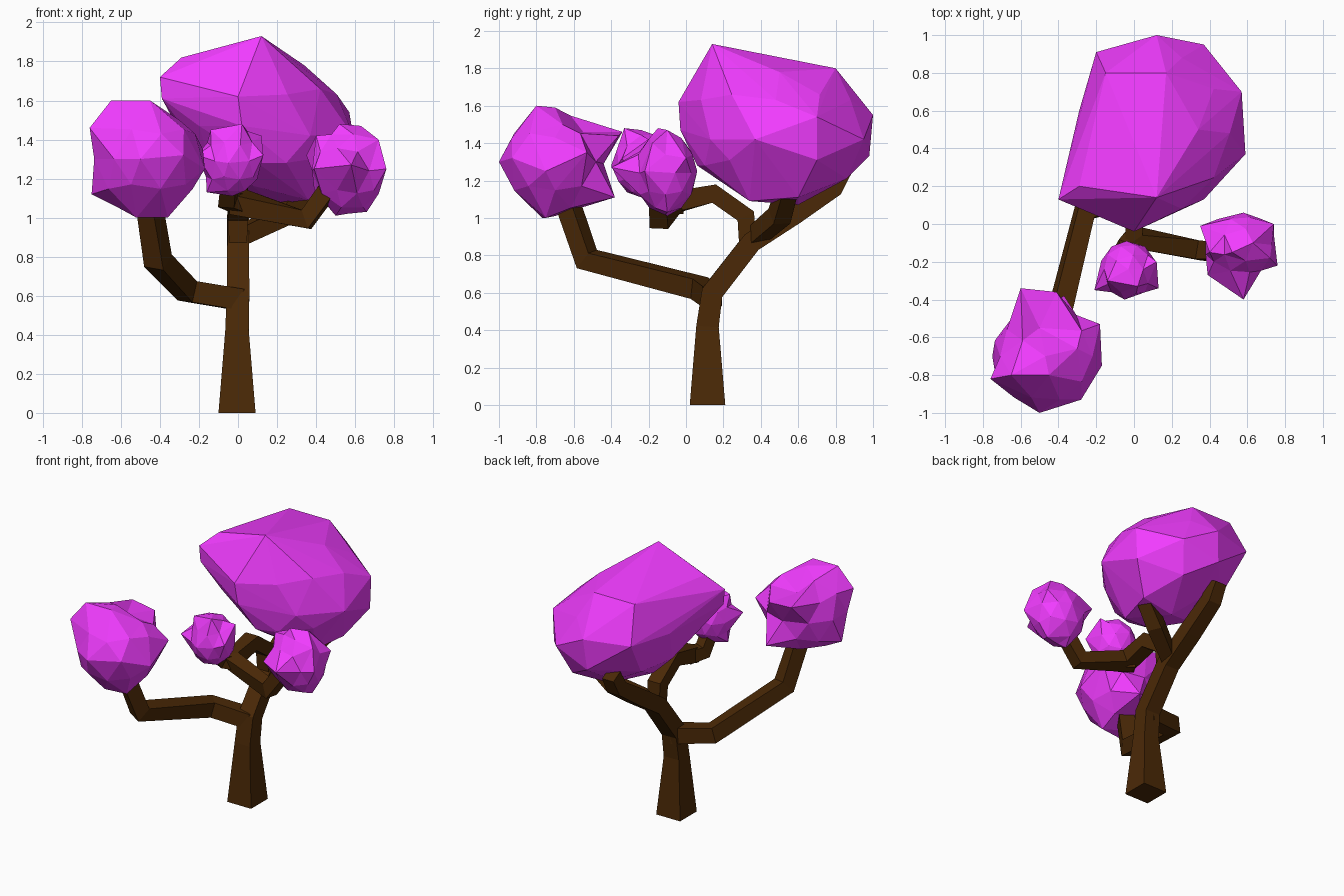
import bpy, bmesh
from mathutils import Vector


def material(name, color):
    m = bpy.data.materials.new(name)
    m.diffuse_color = color
    return m


BARK = material("bark", (0.07, 0.022, 0.002, 1))
LEAF = material("blossom", (0.88, 0.045, 1.0, 1))


def finish(name, bm, mat):
    bmesh.ops.recalc_face_normals(bm, faces=bm.faces[:])
    me = bpy.data.meshes.new(name)
    bm.to_mesh(me)
    bm.free()
    me.materials.append(mat)
    ob = bpy.data.objects.new(name, me)
    bpy.context.collection.objects.link(ob)
    return ob


def limb(name, path, ref):
    """Square tube along (x, y, z, half width) points, frame carried along."""
    bm = bmesh.new()
    pts = [Vector(p[:3]) for p in path]
    side = Vector(ref)
    rings = []
    for i, p in enumerate(pts):
        a = (p - pts[i - 1]).normalized() if i else Vector()
        b = (pts[i + 1] - p).normalized() if i < len(pts) - 1 else Vector()
        t = (a + b).normalized()
        if i == 0 and p.z == 0:
            t = Vector((0, 0, 1))
        side = (side - t * side.dot(t)).normalized()
        up = t.cross(side)
        h = path[i][3]
        rings.append([bm.verts.new(p + h * (side * u + up * v))
                      for u, v in ((-1, -1), (1, -1), (1, 1), (-1, 1))])
    for r, s in zip(rings, rings[1:]):
        for k in range(4):
            n = (k + 1) % 4
            bm.faces.new((r[k], r[n], s[n], s[k]))
    bm.faces.new(rings[0])
    bm.faces.new(rings[-1])
    return finish(name, bm, BARK)


def crown(name, center, radii, pulls, hull=False):
    """Low-poly ball whose nearest vertices are pulled to the given points."""
    bm = bmesh.new()
    bmesh.ops.create_icosphere(bm, subdivisions=2, radius=1)
    c = Vector(center)
    for v in bm.verts:
        v.co = c + Vector([v.co[k] * radii[k] for k in range(3)])
    free = list(bm.verts)
    for p in pulls:
        q = Vector(p)
        v = min(free, key=lambda w: (w.co - q).length)
        v.co = q
        free.remove(v)
    if hull:
        out = bmesh.ops.convex_hull(bm, input=bm.verts[:])
        junk = {g for g in out["geom_interior"] + out["geom_unused"]
                if isinstance(g, bmesh.types.BMVert)}
        bmesh.ops.delete(bm, geom=list(junk), context='VERTS')
    return finish(name, bm, LEAF)


# Trunk, continuing into the long rear bough
limb("trunk", [(-0.005, 0.115, 0, 0.095), (-0.005, 0.115, 0.42, 0.06),
               (0, 0.14, 0.60, 0.058), (0, 0.35, 0.87, 0.055),
               (0, 0.58, 1.02, 0.055), (0, 0.79, 1.16, 0.05),
               (0, 0.85, 1.27, 0.045)], (1, 0, 0))
# Left bough
limb("left_bough", [(0.01, 0.14, 0.58, 0.055), (-0.26, 0.07, 0.625, 0.055),
                    (-0.41, -0.53, 0.78, 0.055), (-0.46, -0.64, 1.10, 0.05)],
     (0, 0, 1))
# Front bough, bending right to the right crown
limb("front_bough", [(0, 0.33, 0.84, 0.045), (0, 0.32, 1.01, 0.05),
                     (0, 0.15, 1.13, 0.05), (0, -0.07, 1.08, 0.055),
                     (0.35, -0.14, 0.99, 0.05), (0.48, -0.15, 1.17, 0.045)],
     (1, 0, 0))
# Short twigs
limb("front_twig", [(0.02, -0.04, 1.07, 0.05), (-0.05, -0.12, 1.09, 0.045),
                    (-0.04, -0.22, 1.2, 0.04)], (0, 0, 1))
limb("rear_twig", [(0, 0.37, 0.90, 0.045), (0.23, 0.50, 1.01, 0.05),
                   (0.36, 0.54, 1.15, 0.045)], (0, 0, 1))

# Blossom crowns
crown("large_crown", (0.14, 0.48, 1.47), (0.41, 0.47, 0.36),
      [(0.12, 0.14, 1.93), (-0.40, 0.13, 1.72), (-0.39, 0.13, 1.61),
       (-0.15, 0.80, 1.80), (0.17, 0.80, 1.80), (0.34, 0.50, 1.78),
       (-0.29, 0.36, 1.55), (-0.29, 0.60, 1.55), (-0.20, 0.91, 1.55),
       (0.12, 1.0, 1.55), (0.10, 0.98, 1.33), (0.37, 0.95, 1.42),
       (0.57, 0.70, 1.54), (0.56, 0.70, 1.31), (0.59, 0.37, 1.42),
       (0.0, -0.04, 1.62), (0.02, -0.03, 1.47), (-0.20, 0.10, 1.47),
       (0.10, 0.06, 1.28), (0.36, 0.34, 1.09), (0.18, 0.60, 1.07),
       (0.37, 0.13, 1.42), (-0.29, 0.20, 1.82), (0.42, 0.60, 1.11),
       (0.30, 0.86, 1.21)], hull=True)
crown("left_crown", (-0.47, -0.70, 1.30), (0.28, 0.27, 0.29),
      [(-0.60, -0.34, 1.46), (-0.41, -0.36, 1.44), (-0.37, -0.38, 1.11),
       (-0.76, -0.82, 1.46), (-0.75, -0.70, 1.12), (-0.50, -1.0, 1.30),
       (-0.28, -0.93, 1.32), (-0.17, -0.75, 1.25), (-0.18, -0.53, 1.35),
       (-0.65, -0.80, 1.60), (-0.45, -0.80, 1.60), (-0.52, -0.77, 1.0),
       (-0.36, -0.75, 1.0), (-0.30, -0.66, 1.50), (-0.50, -0.55, 1.46),
       (-0.46, -0.44, 1.29)])
crown("front_crown", (-0.03, -0.24, 1.29), (0.15, 0.15, 0.18),
      [(-0.21, -0.35, 1.32), (0.13, -0.34, 1.32), (0.02, -0.33, 1.48),
       (-0.16, -0.25, 1.13), (0.12, -0.20, 1.42), (-0.05, -0.40, 1.28),
       (-0.04, -0.09, 1.32), (-0.14, -0.30, 1.45)])
crown("right_crown", (0.56, -0.11, 1.24), (0.19, 0.17, 0.22),
      [(0.58, -0.40, 1.27), (0.76, -0.22, 1.25), (0.35, -0.01, 1.32),
       (0.39, -0.27, 1.25), (0.58, 0.06, 1.25), (0.52, -0.15, 1.48),
       (0.63, -0.10, 1.47), (0.50, -0.10, 1.01), (0.66, -0.10, 1.03),
       (0.74, 0.0, 1.32), (0.72, -0.18, 1.40), (0.40, -0.15, 1.42)])
